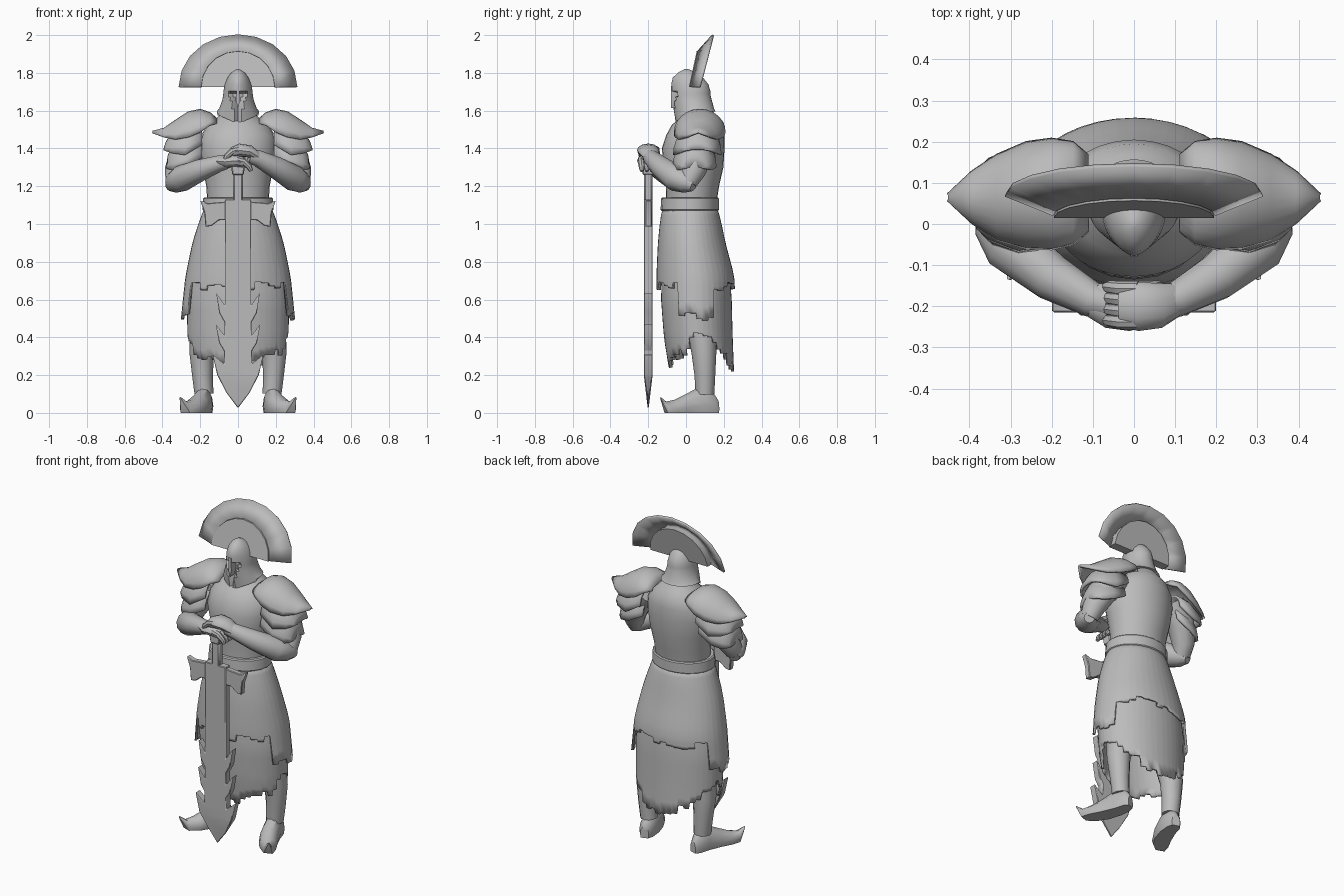
import bpy, bmesh, math, random
from mathutils import Vector

random.seed(4)
cube = bpy.data.objects.get("Cube")
if cube:
    bpy.data.objects.remove(cube, do_unlink=True)

mat = bpy.data.materials.new("stone_grey")
mat.use_nodes = True
GREY = (0.5, 0.5, 0.5, 1)
mat.diffuse_color = GREY
mat.node_tree.nodes["Principled BSDF"].inputs["Base Color"].default_value = GREY


def finish(name, bm, mirror=False, solid=0, bevel=0, angle=35):
    bmesh.ops.recalc_face_normals(bm, faces=bm.faces)
    me = bpy.data.meshes.new(name)
    bm.to_mesh(me)
    bm.free()
    me.materials.append(mat)
    ob = bpy.data.objects.new(name, me)
    bpy.context.collection.objects.link(ob)
    if solid:
        m = ob.modifiers.new("thickness", 'SOLIDIFY')
        m.thickness, m.offset = solid, 0
    if bevel:
        m = ob.modifiers.new("bevel", 'BEVEL')
        m.width, m.segments = bevel, 1
    if mirror:
        ob.modifiers.new("mirror", 'MIRROR')
    bpy.ops.object.select_all(action='DESELECT')
    ob.select_set(True)
    bpy.context.view_layer.objects.active = ob
    bpy.ops.object.shade_smooth_by_angle(angle=math.radians(angle))
    return ob


def skin(name, rings, closed=True, caps=True, **kw):
    """Bridge a row of equal point rings."""
    bm = bmesh.new()
    rows = [[bm.verts.new(p) for p in r] for r in rings]
    n = len(rows[0])
    for a, b in zip(rows, rows[1:]):
        for i in range(n if closed else n - 1):
            j = (i + 1) % n
            bm.faces.new((a[i], a[j], b[j], b[i]))
    if caps and closed:
        bm.faces.new(rows[0])
        bm.faces.new(rows[-1])
    return finish(name, bm, **kw)


def loft(name, rings, n=28, shape=None, **kw):
    """Stack of ellipses (z, centre y, radius x, radius y)."""
    out = []
    for z, cy, rx, ry in rings:
        ring = []
        for i in range(n):
            a = 2 * math.pi * i / n
            p = (rx * math.cos(a), cy + ry * math.sin(a), z)
            ring.append(shape(*p) if shape else p)
        out.append(ring)
    return skin(name, out, **kw)


def tube(name, pts, n=12, flat=1.0, **kw):
    """Round limb through (x, y, z, radius) points."""
    ps = [Vector(p[:3]) for p in pts]
    rings = []
    for k, p in enumerate(ps):
        d = (ps[min(k + 1, len(ps) - 1)] - ps[max(k - 1, 0)]).normalized()
        side = d.cross(Vector((0, 1, 0.01))).normalized()
        up = d.cross(side)
        r = pts[k][3]
        rings.append([p + r * (flat * math.cos(t) * side + math.sin(t) * up)
                      for t in (2 * math.pi * i / n for i in range(n))])
    return skin(name, rings, **kw)


def plate(name, pts, y0, y1, shear=0, base=0, taper=None, **kw):
    """Outline in x, z given thickness along y."""
    bm = bmesh.new()
    f = bm.faces.new([bm.verts.new((x, y0, z)) for x, z in pts])
    ext = bmesh.ops.extrude_face_region(bm, geom=[f])["geom"]
    for v in ext:
        if isinstance(v, bmesh.types.BMVert):
            v.co.y = y1
    if taper:
        bmesh.ops.bisect_plane(bm, geom=bm.verts[:] + bm.edges[:] + bm.faces[:],
                               plane_co=(0, 0, taper), plane_no=(0, 0, 1))
    mid = (y0 + y1) / 2
    for v in bm.verts:
        if taper and v.co.z < taper - 0.03:
            v.co.y = mid + (v.co.y - mid) * 0.15
        v.co.y += shear * (v.co.z - base)
    return finish(name, bm, **kw)


def both(half):
    return half + [(-x, z) for x, z in reversed(half) if x]


# Skirts with ragged stepped hems
def ragged(name, rings, hem, teeth, jitter):
    def at(z):
        for a, b in zip(rings, rings[1:]):
            if z >= b[0] or b is rings[-1]:
                t = (a[0] - z) / (a[0] - b[0])
                return [p + t * (q - p) for p, q in zip(a, b)]
    cols = []
    step = 2 * math.pi / teeth
    for k in range(teeth):
        low = hem(math.cos((k + .5) * step), math.sin((k + .5) * step))
        low += random.uniform(-jitter, jitter)
        cols += [(k * step + 0.008, low), ((k + 1) * step - 0.008, low)]
    top = rings[0][0]
    level = max(low for a, low in cols) + .01
    grid = []
    for r in range(11):
        row = []
        for a, low in cols:
            z = top + (level - top) * r / 7 if r < 8 else level + (low - level) * (r - 7) / 3
            _, cy, rx, ry = at(z)
            row.append((rx * math.cos(a), cy + ry * math.sin(a), z))
        grid.append(row)
    skin(name, grid, caps=False, solid=0.014, angle=40)


def upper_hem(c, s):
    return 0.51 if abs(c) > 0.86 else 0.67


def lower_hem(c, s):
    return 0.42 - 0.19 * s ** 2 if s > 0 else 0.45 - 0.19 * abs(s) ** 0.6


ragged("upper_skirt", [(1.1, .02, .162, .132), (1.03, .023, .193, .152), (.9, .03, .235, .172),
                       (.72, .05, .272, .2), (.5, .055, .295, .2)], upper_hem, 40, .025)
ragged("lower_skirt", [(.8, .05, .24, .17), (.6, .055, .265, .18),
                       (.4, .065, .26, .175), (.2, .085, .245, .163)], lower_hem, 44, .025)

# Body and belt
loft("torso", [(1.08, .025, .16, .132), (1.2, .035, .168, .14), (1.3, .04, .187, .158),
               (1.4, .038, .205, .166), (1.47, .05, .195, .155), (1.525, .06, .16, .135),
               (1.56, .07, .115, .1), (1.6, .07, .07, .07)])
loft("belt", [(1.07, .02, .188, .155), (1.14, .022, .184, .153)], n=20, bevel=.006)


# Helmet with ridged front, narrow face opening and pointed throat guard
def face_shape(x, y, z):
    if y < 0.02:
        if z < 1.6:
            z -= 0.045 * max(0, 1 - abs(x) / 0.1)
        if 1.6 < z < 1.7 and abs(x) < 0.5 * (z - 1.595):
            y += 0.035
        elif 1.6 < z < 1.8:
            y -= 0.012 * max(0, 1 - abs(x) / 0.06)
    elif z < 1.6:
        z += 0.02
    return x, y, z


loft("helmet", [(1.575, .052, .114, .105), (1.61, .045, .1, .104), (1.65, .038, .085, .1),
                (1.672, .034, .08, .098), (1.69, .032, .078, .097), (1.704, .032, .077, .097),
                (1.74, .026, .07, .092), (1.775, .016, .055, .074), (1.803, .006, .035, .046),
                (1.82, .002, .008, .01)],
     n=36, shape=face_shape)
plate("nose_guard", [(-.008, 1.73), (.008, 1.73), (.01, 1.65), (0, 1.615), (-.01, 1.65)],
      -.079, -.035)


# Fan crest, tilted back
def arc(r, h, y, lean, n=10):
    return [(r * math.cos(math.pi * i / n), y + lean * h * math.sin(math.pi * i / n),
             1.725 + h * math.sin(math.pi * i / n)) for i in range(n + 1)]


skin("crest_fan", [arc(.195, .19, .025, .22), arc(.312, .275, .072, .26)],
     closed=False, solid=.012)
plate("crest_core", [(x, z) for x, y, z in arc(.195, .19, 0, 0)], .015, .068,
      shear=.22, base=1.725)


# Layered shoulder plates
def shell(name, secs):
    rings = [[(x, cy + w * math.cos(t), low + (top - low) * math.sin(t))
              for t in (math.pi * i / 12 for i in range(13))] for x, top, low, cy, w in secs]
    skin(name, rings, closed=False, mirror=True, solid=.014, angle=45)


shell("shoulder_plate", [(.115, 1.555, 1.53, .075, .09), (.15, 1.585, 1.52, .075, .12),
                         (.2, 1.603, 1.485, .073, .13), (.26, 1.59, 1.46, .07, .125),
                         (.33, 1.545, 1.447, .065, .1), (.39, 1.503, 1.458, .065, .06),
                         (.45, 1.487, 1.48, .065, .004)])
shell("middle_shoulder_plate", [(.19, 1.52, 1.42, .065, .11), (.28, 1.52, 1.365, .06, .122),
                                (.35, 1.48, 1.375, .06, .095), (.377, 1.43, 1.385, .06, .068),
                                (.388, 1.395, 1.39, .06, .04)])
shell("lower_shoulder_plate", [(.19, 1.45, 1.35, .05, .1), (.28, 1.45, 1.3, .045, .11),
                               (.34, 1.42, 1.285, .045, .09), (.366, 1.36, 1.29, .045, .065),
                               (.373, 1.3, 1.295, .045, .04)])

# Arms
tube("upper_arm", [(.2, .08, 1.48, .08), (.28, .07, 1.38, .08), (.325, .04, 1.28, .065),
                   (.335, .01, 1.22, .05)], mirror=True)
for side, label, lift in ((1, "left", .01), (-1, "right", -.02)):
    tube(label + "_forearm",
         [(side * .358, .04, 1.2, .03), (side * .338, .005, 1.218, .056),
          (side * .3, -.05, 1.24, .07), (side * .2, -.13, 1.295 + lift / 2, .058),
          (side * .1, -.185, 1.34 + lift, .043), (side * .06, -.195, 1.35 + lift, .038)])

# Folded hands, the left resting on the right
for side, label, lift in ((1, "left", .02), (-1, "right", -.035)):
    tube(label + "_palm", [(side * .1, -.185, 1.35 + lift / 2, .042),
                           (side * .06, -.198, 1.365 + lift, .055),
                           (side * .01, -.2, 1.37 + lift, .06),
                           (side * -.03, -.2, 1.357 + lift, .05)], flat=.6)
    for i in range(4):
        y = -.238 + i * .027
        tube(label + "_finger_%d" % (i + 1),
             [(side * .01, y, 1.375 + lift, .018), (side * -.03, y, 1.365 + lift, .018),
              (side * -.06, y + .004, 1.337 + lift, .016),
              (side * -.07, y + .004, 1.315 + lift, .01)], n=8)

# Legs and curled shoes
tube("leg", [(.13, .07, .75, .1), (.165, .08, .5, .085), (.192, .095, .32, .066),
             (.188, .1, .2, .055), (.18, .1, .1, .05)], mirror=True)
foot = []
for x, y, w, low, top in [(.165, .168, .025, 0, .07), (.17, .14, .042, 0, .115),
                          (.182, .075, .05, 0, .14), (.21, 0, .055, 0, .1),
                          (.245, -.06, .052, 0, .07), (.278, -.105, .03, .0, .06),
                          (.305, -.135, .004, .075, .085)]:
    ring = []
    for i in range(12):
        t = 2 * math.pi * i / 12
        u = w * math.cos(t)
        z = low + (top - low) * max(0, .3 + .7 * math.sin(t))
        ring.append((x + .94 * u, y + .34 * u, z))
    foot.append(ring)
skin("shoe", foot, mirror=True)

# Barbed greatsword
blade = [(.07, 1.13), (.07, .57), (.115, .635), (.1, .53), (.072, .48), (.072, .41),
         (.118, .47), (.1, .37), (.075, .33), (.075, .26), (.135, .31), (.11, .2),
         (.06, .105), (0, .025)]
plate("blade", both(blade), -.222, -.178, taper=.19, bevel=.006)
guard = [(.2, 1.125), (.178, 1.06), (.172, .985), (.14, .99), (.1, 1.02), (.05, 1.02)]
plate("guard", both([(.05, 1.12), (.16, 1.11)] + guard), -.215, -.18, bevel=.004)
plate("grip", both([(.026, 1.33), (.026, 1.1)]), -.222, -.178, bevel=.008)
plate("pommel", both([(.026, 1.34), (.036, 1.3), (.03, 1.26)]), -.23, -.17, bevel=.006)
